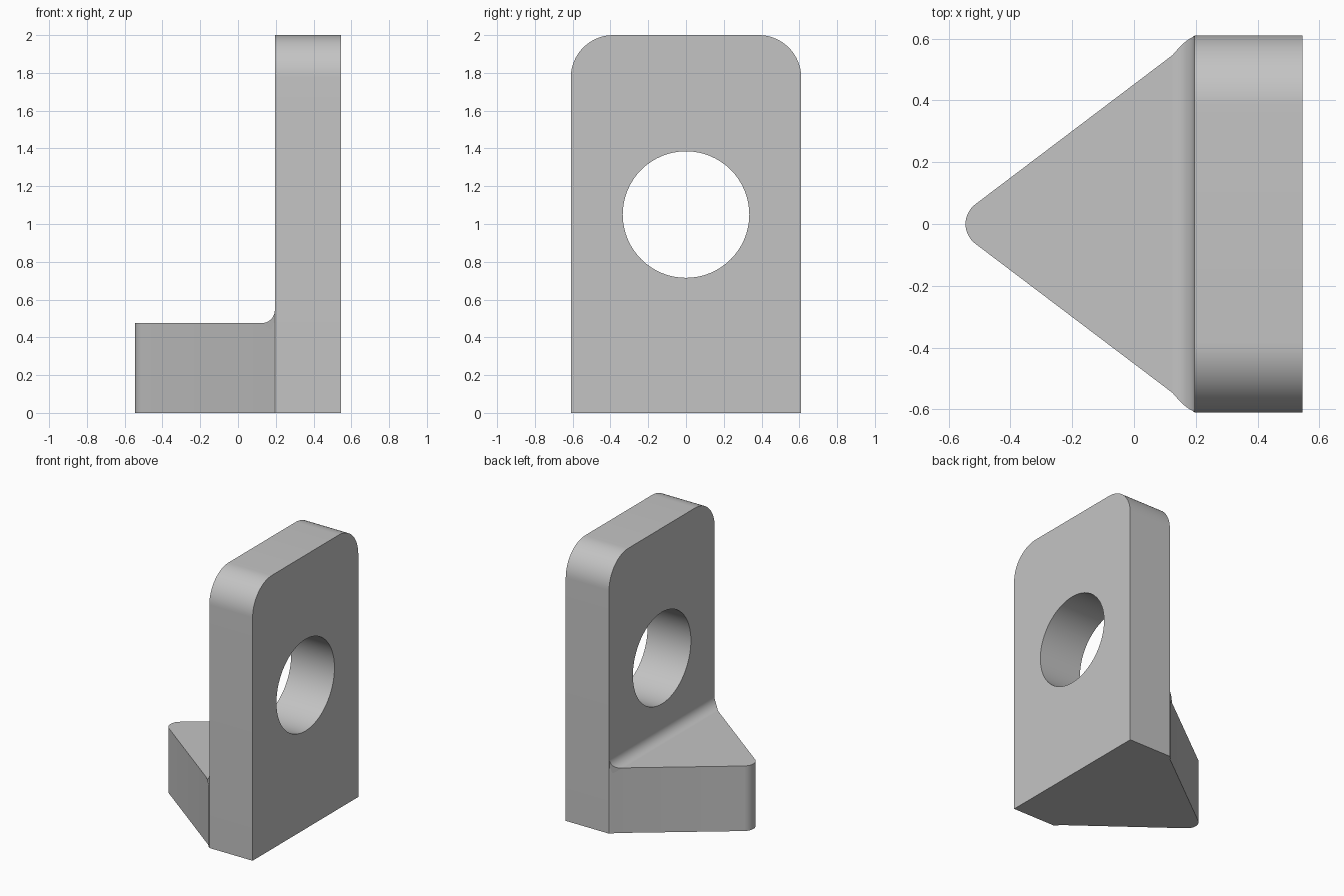
import bpy, bmesh
from math import sin, cos, pi, radians, tan
from mathutils import Vector

cube = bpy.data.objects.get("Cube")
if cube:
    bpy.data.objects.remove(cube, do_unlink=True)

# Single grey material
grey = bpy.data.materials.new("plain grey")
grey.use_nodes = True
colour = (0.55, 0.55, 0.55, 1)
grey.diffuse_color = colour
grey.node_tree.nodes["Principled BSDF"].inputs["Base Color"].default_value = colour


def arc(cu, cv, r, start, end, n):
    """Points on an arc, angles in degrees."""
    steps = [radians(start + (end - start) * i / n) for i in range(n + 1)]
    return [(cu + r * cos(a), cv + r * sin(a)) for a in steps]


def prism(name, points, offset, reshape=None):
    """Extrude a closed 3D outline along an offset."""
    bm = bmesh.new()
    face = bm.faces.new([bm.verts.new(p) for p in points])
    out = bmesh.ops.extrude_face_region(bm, geom=[face])
    moved = [v for v in out["geom"] if isinstance(v, bmesh.types.BMVert)]
    bmesh.ops.translate(bm, verts=moved, vec=Vector(offset))
    if reshape:
        for v in bm.verts:
            reshape(v)
    bmesh.ops.recalc_face_normals(bm, faces=bm.faces)
    mesh = bpy.data.meshes.new(name)
    bm.to_mesh(mesh)
    bm.free()
    mesh.materials.append(grey)
    obj = bpy.data.objects.new(name, mesh)
    bpy.context.collection.objects.link(obj)
    return obj


def activate(obj):
    bpy.ops.object.select_all(action="DESELECT")
    obj.select_set(True)
    bpy.context.view_layer.objects.active = obj


HALF, TOP, STEP = 0.61, 2.0, 0.475
FACE, BACK, NOSE = 0.195, 0.545, -0.545
CORNER, FILLET, TIP = 0.225, 0.07, 0.08
SLOPE = 37.1

# Upright plate with rounded top corners
cy, cz = HALF - CORNER, TOP - CORNER
outline = [(-HALF, 0), (HALF, 0)]
outline += arc(cy, cz, CORNER, 0, 90, 16) + arc(-cy, cz, CORNER, 90, 180, 16)
plate = prism("upright_plate", [(FACE, y, z) for y, z in outline], (BACK - FACE, 0, 0))

# Round through hole
ring = arc(0, 1.05, 0.335, 0, 360, 64)[:-1]
cutter = prism("hole_cutter", [(FACE - 0.1, y, z) for y, z in ring], (0.6, 0, 0))
cutter.hide_render = True
cut = plate.modifiers.new("hole", "BOOLEAN")
cut.operation, cut.solver, cut.object = "DIFFERENCE", "EXACT", cutter
activate(plate)
bpy.ops.object.modifier_apply(modifier=cut.name)
bpy.data.objects.remove(cutter, do_unlink=True)

# Triangular foot with a rounded tip
tip_x = NOSE + TIP
tangent_x = tip_x - TIP * sin(radians(SLOPE))
tangent_y = TIP * cos(radians(SLOPE))


def half_width(x):
    return tangent_y + (x - tangent_x) * tan(radians(SLOPE))


side = [(0.165, half_width(0.165)), (0.182, 0.599), (FACE, HALF - 0.001)]
foot = [(x, -y) for x, y in reversed(side)]
foot += arc(tip_x, 0, TIP, 270 - SLOPE, 90 + SLOPE, 14) + side
prism("triangular_foot", [(x, y, 0) for x, y in foot], (0, 0, STEP))

# Concave fillet where the foot meets the plate, with slightly flared ends
fx, fz = FACE - FILLET, STEP + FILLET
section = arc(fx, fz, FILLET, -90, 0, 10) + [(FACE, STEP - 0.05)]


def flare(v):
    u = (v.co.x - fx) / FILLET
    width = min(HALF - 0.001, half_width(v.co.x) + 0.012 * sin(pi * u * 0.8))
    v.co.y = width if v.co.y > 0 else -width


prism("inner_fillet", [(x, -HALF, z) for x, z in section], (0, 2 * HALF, 0), flare)

# Smooth curved faces, keep hard edges
for obj in [o for o in bpy.context.scene.objects if o.type == "MESH"]:
    activate(obj)
    bpy.ops.object.shade_smooth_by_angle(angle=radians(30))
